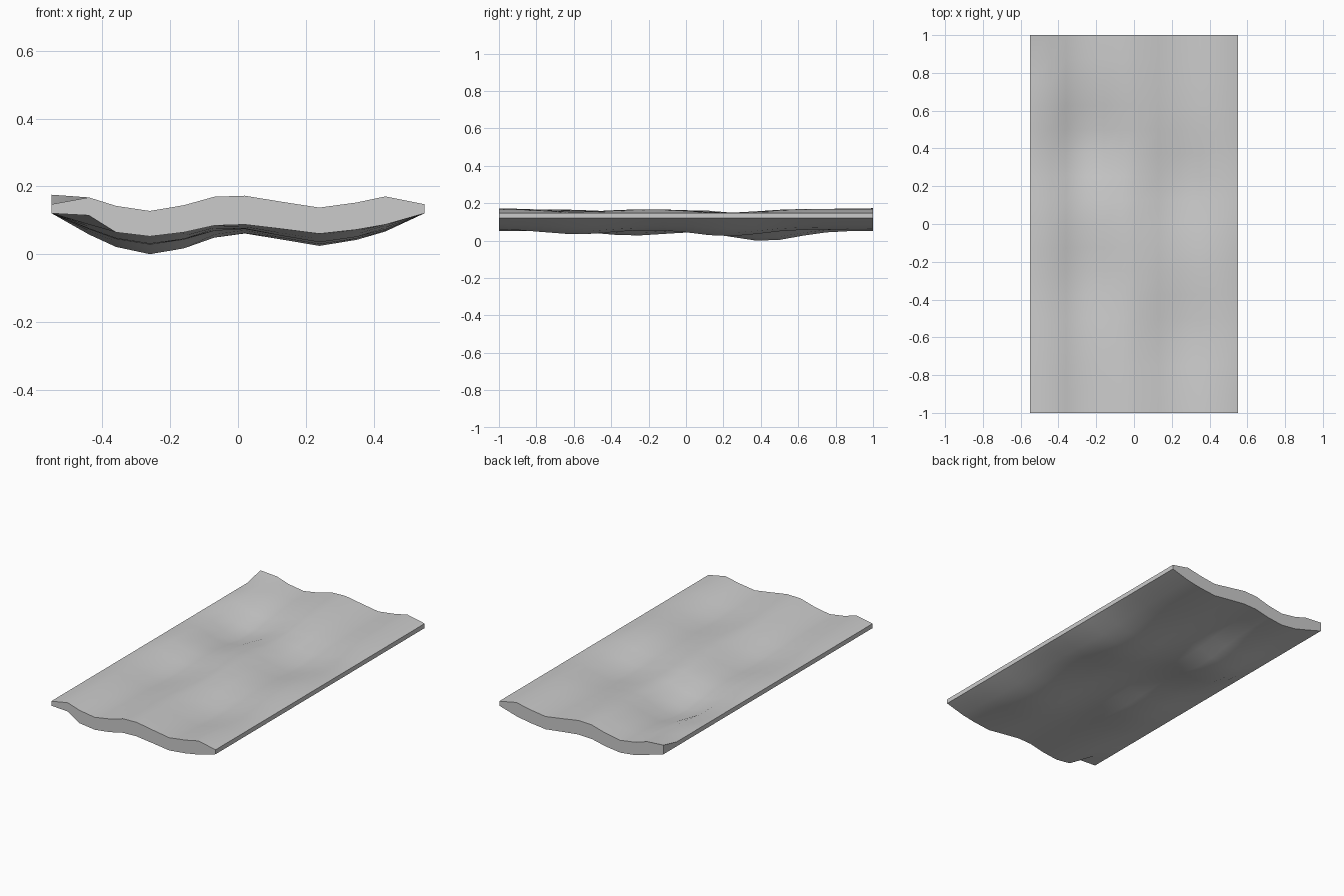
import bpy, bmesh, math

if "Cube" in bpy.data.objects:
    bpy.data.objects.remove(bpy.data.objects["Cube"])

# Cross-section of the pad: x, top height, bottom height
PROFILE = [(-0.55, 0.150, 0.123), (-0.44, 0.170, 0.090), (-0.36, 0.145, 0.067),
           (-0.26, 0.130, 0.055), (-0.16, 0.147, 0.067), (-0.07, 0.172, 0.087),
           (0.02, 0.175, 0.090), (0.13, 0.157, 0.077), (0.24, 0.140, 0.063),
           (0.35, 0.155, 0.075), (0.435, 0.173, 0.090), (0.55, 0.150, 0.123)]
# Soft dents: centre x, centre y, depth
DENTS = [(-0.25, 0.42, 0.054), (-0.25, -0.28, 0.025),
         (0.25, 0.22, 0.036), (0.25, -0.58, 0.026)]
ROWS = 17


def dip(x, y):
    if abs(x) > 0.54 or abs(y) > 0.99:
        return 0.0
    return sum(d * math.exp(-((x - cx) / 0.25) ** 2 - ((y - cy) / 0.24) ** 2)
               for cx, cy, d in DENTS)


bm = bmesh.new()
rings = []
n = len(PROFILE)
for r in range(ROWS):
    y = -1 + 2 * r / (ROWS - 1)
    top, bottom = [], []
    for i, (x, zt, zb) in enumerate(PROFILE):
        # raised back corner and pinched front underside
        if i == 0 and r == ROWS - 1:
            zt = 0.178
        if i == 1 and r == 0:
            zb = 0.117
        d = dip(x, y)
        top.append(bm.verts.new((x, y, zt - d)))
        bottom.append(bm.verts.new((x, y, zb - d)))
    rings.append(top + bottom[::-1])

# Skin between cross-sections
for a, b in zip(rings, rings[1:]):
    for i in range(2 * n):
        j = (i + 1) % (2 * n)
        bm.faces.new((a[i], a[j], b[j], b[i]))
# End caps
for ring in (rings[0], rings[-1]):
    for i in range(n - 1):
        bm.faces.new((ring[i], ring[i + 1], ring[-i - 2], ring[-i - 1]))
bmesh.ops.recalc_face_normals(bm, faces=bm.faces)

# Rest on the ground
low = min(v.co.z for v in bm.verts)
for v in bm.verts:
    v.co.z -= low

mesh = bpy.data.meshes.new("wavy_pad")
bm.to_mesh(mesh)
bm.free()
pad = bpy.data.objects.new("wavy_pad", mesh)
bpy.context.collection.objects.link(pad)
bpy.context.view_layer.objects.active = pad
pad.select_set(True)
bpy.ops.object.shade_smooth_by_angle(angle=math.radians(40))
